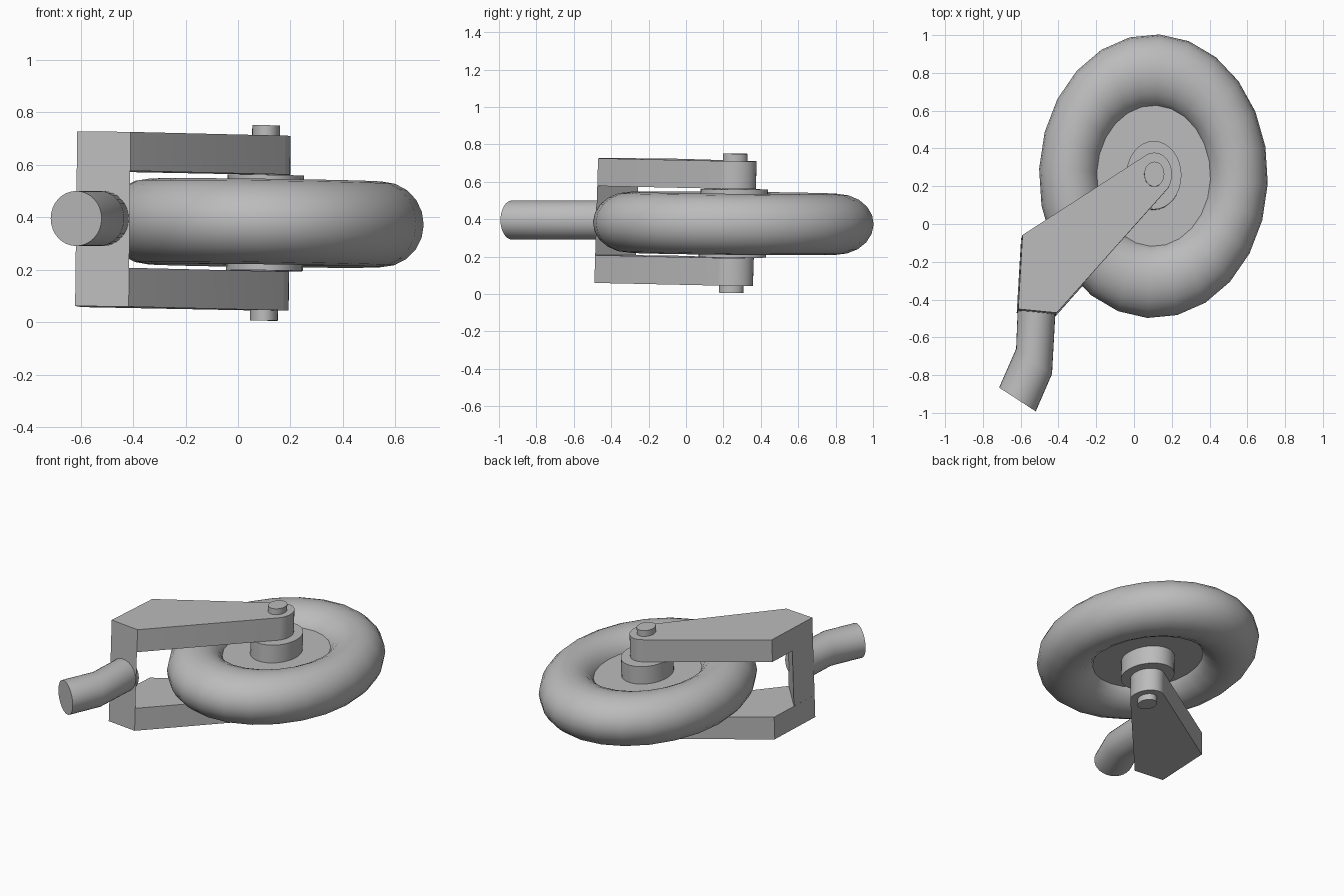
import bpy, bmesh, math
from mathutils import Matrix, Vector

cube = bpy.data.objects.get("Cube")
if cube:
    bpy.data.objects.remove(cube, do_unlink=True)

CENTRE = Vector((0.103, 0.253, 0.378))   # middle of the axle
STRETCH = 1.24                           # the wheel is longer along y

# The whole assembly leans slightly
LEAN = Matrix(((1, 0, 0.012, 0), (0, 1, 0.03, 0), (-0.013, -0.01, 1, 0), (0, 0, 0, 1)))

grey = bpy.data.materials.new("plain grey")
grey.use_nodes = True
COLOUR = (0.5, 0.5, 0.5, 1)
grey.diffuse_color = COLOUR
grey.node_tree.nodes["Principled BSDF"].inputs["Base Color"].default_value = COLOUR


def finish(name, bm, lean=True):
    """Turn a bmesh into a shaded object; leaned parts are built around the axle."""
    if lean:
        bm.transform(Matrix.Translation(CENTRE) @ LEAN)
    bmesh.ops.recalc_face_normals(bm, faces=bm.faces)
    mesh = bpy.data.meshes.new(name)
    bm.to_mesh(mesh)
    bm.free()
    mesh.materials.append(grey)
    obj = bpy.data.objects.new(name, mesh)
    bpy.context.collection.objects.link(obj)
    bpy.ops.object.select_all(action='DESELECT')
    obj.select_set(True)
    bpy.context.view_layer.objects.active = obj
    bpy.ops.object.shade_smooth_by_angle(angle=math.radians(35))


def loft(bm, rings, caps=True, closed=False):
    """Skin a list of rings, each a list of points."""
    loops = [[bm.verts.new(p) for p in ring] for ring in rings]
    pairs = list(zip(loops, loops[1:]))
    if closed:
        pairs.append((loops[-1], loops[0]))
    n = len(loops[0])
    for a, b in pairs:
        for i in range(n):
            j = (i + 1) % n
            bm.faces.new((a[i], a[j], b[j], b[i]))
    if caps:
        bm.faces.new(loops[0])
        bm.faces.new(loops[-1])


def ellipse(radius, z, sides=32, phase=0.0):
    angles = [phase + math.tau * i / sides for i in range(sides)]
    return [(radius * math.cos(a), radius * STRETCH * math.sin(a), z) for a in angles]


def drum(name, radius, half, sides=32):
    bm = bmesh.new()
    loft(bm, [ellipse(radius, -half, sides), ellipse(radius, half, sides)])
    finish(name, bm)


def prism(name, outline, low, high):
    """Extrude an outline given in ground coordinates between two heights."""
    bm = bmesh.new()
    loft(bm, [[(x - CENTRE.x, y - CENTRE.y, z) for x, y in outline] for z in (low, high)])
    finish(name, bm)


# Tyre
bm = bmesh.new()
rings = []
for i in range(20):
    t = math.tau * i / 20
    rings.append(ellipse(0.446 + 0.16 * math.cos(t), 0.163 * math.sin(t), 24, math.radians(-3)))
loft(bm, rings, caps=False, closed=True)
finish("tyre", bm)

# Wheel disc, hub and axle
drum("wheel_disc", 0.335, 0.065)
drum("hub", 0.146, 0.182)
drum("axle", 0.053, 0.372)

# Fork arms: tapered plates with a rounded end around the axle
front_left, front_right, back_corner = (-0.617, -0.46), (-0.413, -0.48), (-0.594, -0.068)
arm = [back_corner, front_left, front_right]
for i in range(17):
    a = math.radians(-40 + 160 * i / 16)
    arm.append((CENTRE.x + 0.094 * math.cos(a), CENTRE.y + 0.115 * math.sin(a)))
prism("upper_fork_arm", arm, 0.185, 0.333)
prism("lower_fork_arm", arm, -0.333, -0.185)

# Wedge-shaped upright joining the arms
prism("fork_upright", [front_left, front_right, (-0.604, -0.262)], -0.19, 0.19)

# Bent stem: centre and sideways half-width of each ring
stem = [((-0.515, -0.44), (0.1, -0.008)),
        ((-0.529, -0.727), (0.095, -0.067)),
        ((-0.617, -0.929), (0.097, -0.063))]
bm = bmesh.new()
rings = []
for (cx, cy), (hx, hy) in stem:
    ring = []
    for i in range(32):
        a = math.tau * i / 32
        c = math.cos(a)
        ring.append((cx + hx * c, cy + hy * c, 0.395 + 0.105 * math.sin(a)))
    rings.append(ring)
loft(bm, rings)
finish("stem", bm, lean=False)
